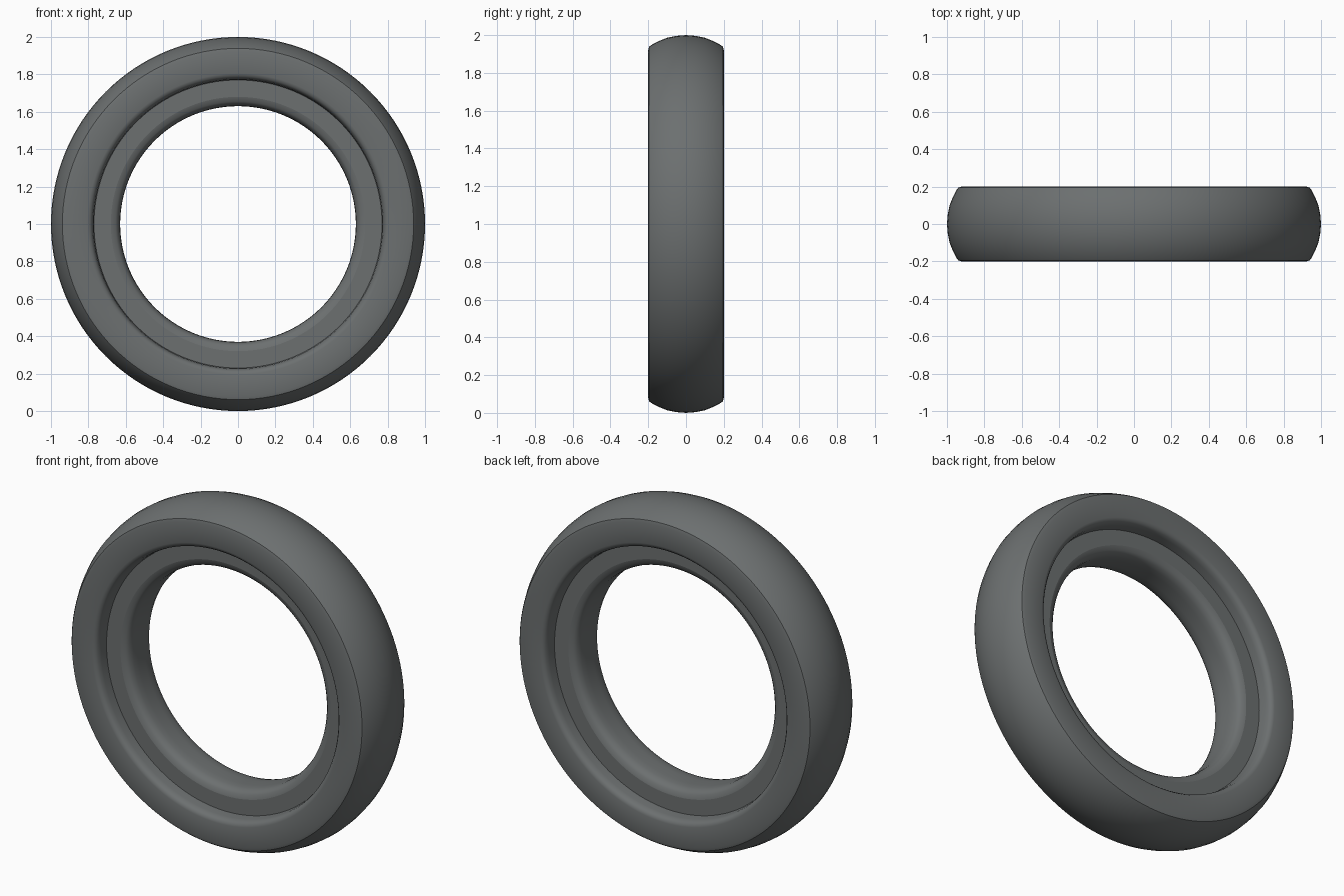
import bpy
import bmesh
import math
from mathutils import Vector, Matrix

cube = bpy.data.objects.get("Cube")
if cube:
    bpy.data.objects.remove(cube, do_unlink=True)

SEGMENTS = 128
CENTRE = Vector((0, 0, 1))

# Rubber material
rubber = bpy.data.materials.new("dark grey rubber")
rubber.use_nodes = True
colour = (0.15, 0.161, 0.162, 1)
rubber.diffuse_color = colour
bsdf = next(n for n in rubber.node_tree.nodes if n.type == "BSDF_PRINCIPLED")
bsdf.inputs["Base Color"].default_value = colour
bsdf.inputs["Roughness"].default_value = 0.7

# Half cross-section as (radius, depth), from tread centre to bore centre
tread = [(1.0, 0), (0.996, 0.05), (0.986, 0.1), (0.968, 0.145), (0.948, 0.183)]
shoulder = [(0.939, 0.195), (0.922, 0.2)]
sidewall = [(0.805, 0.2), (0.79, 0.195), (0.779, 0.182), (0.774, 0.16)]
rim_seat = [(0.77, 0.115), (0.68, 0.115)]
bore = [(0.655, 0.108), (0.64, 0.092), (0.632, 0.065), (0.63, 0.03), (0.63, 0)]
half = tread + shoulder + sidewall + rim_seat + bore

# Mirror the half into a closed loop
loop = half + [(r, -d) for r, d in reversed(half[1:-1])]

# Revolve the loop around the wheel axis
bm = bmesh.new()
verts = [bm.verts.new((r, d, CENTRE.z)) for r, d in loop]
edges = [bm.edges.new((verts[i - 1], v)) for i, v in enumerate(verts)]
bmesh.ops.spin(bm, geom=verts + edges, cent=CENTRE, axis=(0, 1, 0),
               angle=math.tau, steps=SEGMENTS, use_merge=False)
bmesh.ops.remove_doubles(bm, verts=bm.verts, dist=0.0005)
bmesh.ops.recalc_face_normals(bm, faces=bm.faces)

mesh = bpy.data.meshes.new("tyre")
bm.to_mesh(mesh)
bm.free()
mesh.materials.append(rubber)
tyre = bpy.data.objects.new("tyre", mesh)
bpy.context.collection.objects.link(tyre)

# Smooth shading with crisp rim seat edges
bpy.ops.object.select_all(action="DESELECT")
tyre.select_set(True)
bpy.context.view_layer.objects.active = tyre
bpy.ops.object.shade_smooth_by_angle(angle=math.radians(35))
# The bore lip meets the rim seat in a hard line
bm = bmesh.new()
bm.from_mesh(mesh)
for e in bm.edges:
    if all(abs((v.co - CENTRE).xz.length - 0.68) < 0.002 for v in e.verts):
        e.smooth = False
bm.to_mesh(mesh)
bm.free()
